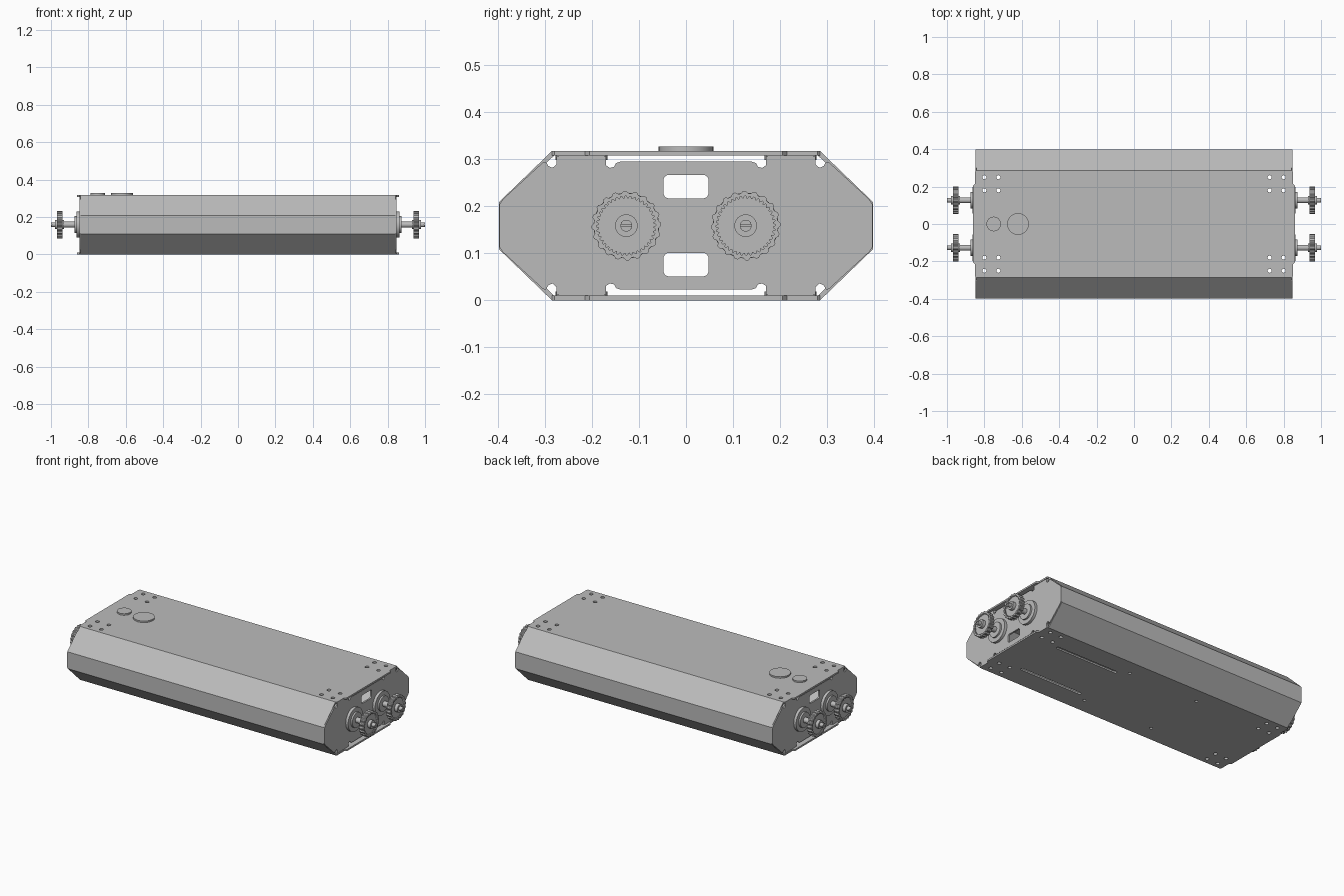
import bpy
import math
from mathutils import Matrix

cube = bpy.data.objects.get("Cube")
if cube:
    bpy.data.objects.remove(cube, do_unlink=True)

# One painted metal colour
metal = bpy.data.materials.new("light_grey_metal")
metal.use_nodes = True
GREY = (0.5, 0.5, 0.5, 1)
metal.diffuse_color = GREY
metal.node_tree.nodes["Principled BSDF"].inputs["Base Color"].default_value = GREY

MID = 0.159      # height of the centre line
TOP = 0.318      # top of the casing
SHEET = 0.01     # sheet thickness
FLAT = Matrix.Identity(4)
# Turns a drawing in (y, z) so that it is extruded along x
ACROSS = Matrix(((0, 0, 1, 0), (1, 0, 0, 0), (0, 1, 0, 0), (0, 0, 0, 1)))


def plate(name, loops, start, end, turn=FLAT, offset=(0, 0, 0)):
    """Extrude closed outlines (first is the edge, the rest are holes)."""
    curve = bpy.data.curves.new(name, "CURVE")
    curve.dimensions = "2D"
    curve.fill_mode = "BOTH"
    curve.extrude = abs(end - start) / 2
    for loop in loops:
        spline = curve.splines.new("POLY")
        spline.points.add(len(loop) - 1)
        for point, (u, v) in zip(spline.points, loop):
            point.co = (u, v, 0, 1)
        spline.use_cyclic_u = True
        spline.use_smooth = False
    obj = bpy.data.objects.new(name, curve)
    bpy.context.collection.objects.link(obj)
    bpy.ops.object.select_all(action="DESELECT")
    obj.select_set(True)
    bpy.context.view_layer.objects.active = obj
    bpy.ops.object.convert(target="MESH")
    obj = bpy.context.view_layer.objects.active
    shift = Matrix.Translation((0, 0, (start + end) / 2))
    obj.data.transform(Matrix.Translation(offset) @ turn @ shift)
    obj.data.materials.clear()
    obj.data.materials.append(metal)
    bpy.ops.object.shade_smooth_by_angle(angle=math.radians(25))
    return obj


def circle(r, n=24, u=0, v=0, a0=0, sweep=math.tau):
    steps = n if sweep == math.tau else n - 1
    return [(u + r * math.cos(a0 + sweep * i / steps),
             v + r * math.sin(a0 + sweep * i / steps)) for i in range(n)]


def toothed(inner, outer, teeth):
    """Closed outline with flat-topped teeth."""
    n = teeth * 4
    return [((outer if i % 4 < 2 else inner) * math.cos(math.tau * i / n),
             (outer if i % 4 < 2 else inner) * math.sin(math.tau * i / n))
            for i in range(n)]


def rounded(w, h, r, u=0, v=0):
    """Rounded rectangle given by half sizes."""
    pts = []
    for k, (sx, sy) in enumerate(((1, 1), (-1, 1), (-1, -1), (1, -1))):
        pts += circle(r, 6, u + sx * (w - r), v + sy * (h - r),
                      k * math.pi / 2, math.pi / 2)
    return pts


def four_way(quarter):
    """Mirror a quarter outline, running from the v axis to the u axis."""
    right = quarter + [(u, -v) for u, v in reversed(quarter)]
    return right + [(-u, v) for u, v in reversed(right)]


# Top and bottom covers with screw holes and end tabs
cover = four_way([(0.845, 0.285), (0.85, 0.28), (0.85, 0.215), (0.862, 0.205)])
screws = [circle(0.011, 12, sx * x, sy * y) for sx in (-1, 1) for sy in (-1, 1)
          for x in (0.725, 0.8) for y in (0.18, 0.25)]
plate("top_cover", [cover] + screws, TOP - SHEET, TOP)
slots = [rounded(0.21, 0.009, 0.008, 0.46, y) for y in (-0.15, 0.15)]
vents = [circle(0.009, 12, x, y) for x in (-0.28, 0.19) for y in (-0.19, 0.19)]
plate("bottom_cover", [cover] + screws + slots + vents, 0, SHEET)

# Folded front and back panels
outer = [(0.285, TOP), (0.398, 0.209), (0.398, 0.109), (0.285, 0)]
inner = [(0.281, SHEET), (0.388, 0.113), (0.388, 0.205), (0.281, TOP - SHEET)]
for side, name in ((-1, "front_panel"), (1, "back_panel")):
    plate(name, [[(side * y, z) for y, z in outer + inner]], -0.842, 0.842, ACROSS)

# Round caps on the top
for name, x, r in (("large_cap", -0.62, 0.058), ("small_cap", -0.75, 0.039)):
    plate(name, [circle(r, 40)], TOP - 0.002, 0.327, FLAT, (x, 0, 0))

# End plate outline with relief notches beside the folded tabs
end_quarter = [(0.14, 0.136), (0.149, 0.133), (0.153, 0.125), (0.162, 0.123),
               (0.17, 0.128), (0.17, 0.148), (0.275, 0.148), (0.276, 0.13),
               (0.284, 0.123), (0.293, 0.127), (0.298, 0.136), (0.304, 0.135),
               (0.39, 0.056), (0.397, 0.045)]
windows = [rounded(0.048, 0.025, 0.012, 0, v) for v in (-0.083, 0.083)]

for s, side in ((-1, "right"), (1, "left")):
    plate(side + "_end_plate", [four_way(end_quarter)] + windows,
          s * 0.838, s * 0.848, ACROSS, (0, 0, MID))

    # Folded tabs that carry the covers
    for sy in (-1, 1):
        tab = rounded(0.075, 0.055, 0.008, s * 0.77, sy * 0.2225)
        holes = [circle(0.011, 12, s * x, sy * y)
                 for x in (0.725, 0.8) for y in (0.18, 0.25)]
        for z, level in ((0.0145, "bottom"), (TOP - 0.0145, "top")):
            plate(side + "_" + level + "_tab", [tab] + holes, z - 0.0045, z + 0.0045)

        # Bearing, axle and drive wheel
        at = (0, sy * 0.127, MID)

        def turned(part, loops, x0, x1):
            plate(side + "_" + part, loops, s * x0, s * x1, ACROSS, at)

        turned("bearing_flange", [circle(0.07, 32)], 0.846, 0.864)
        turned("bearing_collar", [circle(0.045, 32)], 0.862, 0.874)
        turned("axle", [circle(0.016, 24)], 0.87, 0.94)
        turned("wheel_rim", [toothed(0.069, 0.074, 20), toothed(0.058, 0.063, 40)],
               0.937, 0.967)
        turned("wheel_web", [circle(0.065, 40)], 0.944, 0.959)
        turned("wheel_hub", [circle(0.024, 28)], 0.93, 0.978)
        turned("axle_end", [circle(0.0125, 24)], 0.975, 0.995)
        # Slotted axle tip made of two half rounds
        for half in (0, 1):
            a = half * math.pi + 0.15
            turned("axle_tip", [circle(0.0125, 12, 0, 0, a, math.pi - 0.3)],
                   0.994, 1.0)
